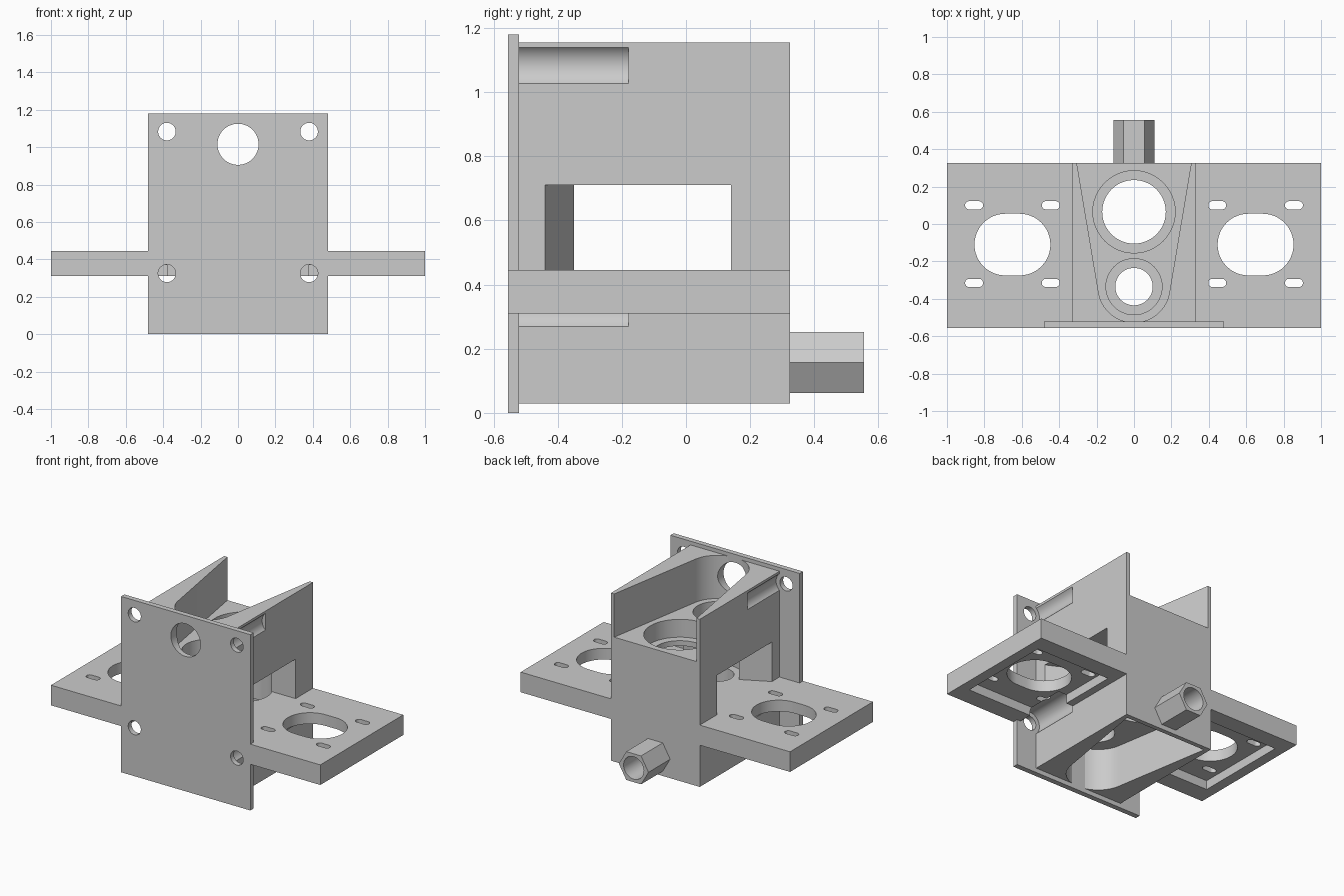
import bpy
import bmesh
import math
from mathutils import Matrix

cube = bpy.data.objects.get("Cube")
if cube:
    bpy.data.objects.remove(cube, do_unlink=True)

grey = bpy.data.materials.new("light grey plastic")
grey.use_nodes = True
GREY = (0.6, 0.6, 0.6, 1)
grey.diffuse_color = GREY
grey.node_tree.nodes["Principled BSDF"].inputs["Base Color"].default_value = GREY


def make(name, bm):
    bmesh.ops.recalc_face_normals(bm, faces=bm.faces)
    mesh = bpy.data.meshes.new(name)
    bm.to_mesh(mesh)
    bm.free()
    mesh.materials.append(grey)
    ob = bpy.data.objects.new(name, mesh)
    bpy.context.collection.objects.link(ob)
    return ob


def box(name, x0, x1, y0, y1, z0, z1):
    bm = bmesh.new()
    bmesh.ops.create_cube(bm, size=1)
    for v in bm.verts:
        v.co = (x1 if v.co.x > 0 else x0, y1 if v.co.y > 0 else y0, z1 if v.co.z > 0 else z0)
    return make(name, bm)


def prism(name, outline, z0, z1):
    """Extrude a plan outline upwards."""
    bm = bmesh.new()
    face = bm.faces.new([bm.verts.new((x, y, z0)) for x, y in outline])
    up = bmesh.ops.extrude_face_region(bm, geom=[face])["geom"]
    for v in up:
        if isinstance(v, bmesh.types.BMVert):
            v.co.z = z1
    return make(name, bm)


def arc(cx, cy, r, a0, a1, n=24):
    angles = [math.radians(a0 + (a1 - a0) * i / n) for i in range(n + 1)]
    return [(cx + r * math.cos(a), cy + r * math.sin(a)) for a in angles]


def slot(name, cx, cy, half, r, z0, z1):
    """Round-ended slot lying along x."""
    outline = arc(cx + half, cy, r, -90, 90) + arc(cx - half, cy, r, 90, 270)
    return prism(name, outline, z0, z1)


def bore(name, y, r, z0, z1):
    return prism(name, arc(0, y, r, 0, 352.5, 47), z0, z1)


def rod(name, x, z, r, y0, y1, sides=48):
    """Cylinder lying along y."""
    bm = bmesh.new()
    bmesh.ops.create_cone(bm, cap_ends=True, segments=sides, radius1=r, radius2=r, depth=y1 - y0)
    turn = Matrix.Rotation(math.radians(90), 4, 'X')
    bmesh.ops.transform(bm, matrix=Matrix.Translation((x, (y0 + y1) / 2, z)) @ turn, verts=bm.verts)
    return make(name, bm)


def carve(ob, cutters):
    """Subtract each cutter and bake the result."""
    for c in cutters:
        c.hide_render = True
        m = ob.modifiers.new("cut", 'BOOLEAN')
        m.operation, m.solver, m.object = 'DIFFERENCE', 'EXACT', c
    bpy.context.view_layer.update()
    ob.data = bpy.data.meshes.new_from_object(ob.evaluated_get(bpy.context.evaluated_depsgraph_get()))
    ob.modifiers.clear()


FRONT, BACK, INNER = -0.555, 0.325, -0.52
SIDE, PLATE = 0.33, 0.48
BIG, SMALL = 0.065, -0.335

# Shared cutters: screw holes, screw head grooves and the front opening
screws, grooves = [], []
for x in (-0.38, 0.38):
    for z in (0.325, 1.083):
        screws.append(rod("screw_cutter", x, z, 0.047, -0.6, -0.5))
        grooves.append(rod("groove_cutter", x, z, 0.075, INNER, -0.18))
front_opening = rod("opening_cutter", 0, 1.015, 0.11, -0.6, -0.36)

# Front plate
plate = box("front_plate", -PLATE, PLATE, FRONT, INNER, 0, 1.18)
carve(plate, screws + [front_opening])

# Teardrop pockets: open at the back on top, closed behind underneath
tip = arc(0, SMALL, 0.192, 188, 352, 32)
top_pocket = prism("top_pocket_cutter", tip + [(0.315, 0.38), (-0.315, 0.38)], 0.865, 1.3)
base_pocket = prism("base_pocket_cutter", tip + [(0.30, 0.295), (-0.30, 0.295)], -0.1, 0.31)

# Side window with a tapered front end
window = prism("window_cutter", [(-0.4, 0.14), (-0.4, -0.475), (0, -0.275), (0.4, -0.475), (0.4, 0.14)],
               0.445, 0.71)

# Stepped bearing bores
bores = [
    bore("big_seat_cutter", BIG, 0.22, 0.745, 0.9),
    bore("big_bore_cutter", BIG, 0.17, 0.2, 0.9),
    bore("small_seat_cutter", SMALL, 0.15, 0.745, 0.9),
    bore("small_window_cutter", SMALL, 0.15, 0.445, 0.71),
    bore("small_bore_cutter", SMALL, 0.10, 0.2, 0.9),
]
tube_hole = rod("tube_hole_cutter", 0, 0.157, 0.075, 0.27, 0.6)

# Central block
block = box("central_block", -SIDE, SIDE, INNER, BACK, 0.03, 1.155)
carve(block, [top_pocket, base_pocket, window, front_opening, tube_hole] + bores + grooves)

# Hexagonal tube at the back
tube = rod("hex_tube", 0, 0.157, 0.11, BACK, 0.555, 6)
xs = [v.co.x for v in tube.data.vertices]
if max(xs) < 0.105:
    # Put two corners level on the sides
    centre = Matrix.Translation((0, 0, 0.157))
    tube.data.transform(centre @ Matrix.Rotation(math.radians(30), 4, 'Y') @ centre.inverted())
carve(tube, [tube_hole])

# Side wings with oval opening, four slots and a recess underneath
wings = []
cutters = screws + grooves + [front_opening, top_pocket, base_pocket, window, tube_hole] + bores
for s, label in ((1, "left"), (-1, "right")):
    x0, x1 = sorted((s * SIDE, s * 1.0))
    wing = box(label + "_wing", x0, x1, FRONT, BACK, 0.31, 0.445)
    r0, r1 = sorted((s * 0.38, s * 0.93))
    cuts = [slot("oval_cutter", s * 0.65, -0.11, 0.038, 0.165, 0.2, 0.6),
            box("recess_cutter", r0, r1, -0.43, 0.21, 0.2, 0.37)]
    for x in (0.445, 0.855):
        for y in (-0.315, 0.1):
            cuts.append(slot("slot_cutter", s * x, y, 0.026, 0.022, 0.2, 0.6))
    carve(wing, cuts + screws + grooves)
    cutters += cuts
    wings.append(wing)

for c in cutters:
    bpy.data.objects.remove(c, do_unlink=True)

# Smooth round walls, keep edges sharp
bpy.ops.object.select_all(action='DESELECT')
for ob in [plate, block, tube] + wings:
    ob.select_set(True)
    bpy.context.view_layer.objects.active = ob
bpy.ops.object.shade_smooth_by_angle(angle=math.radians(30))
